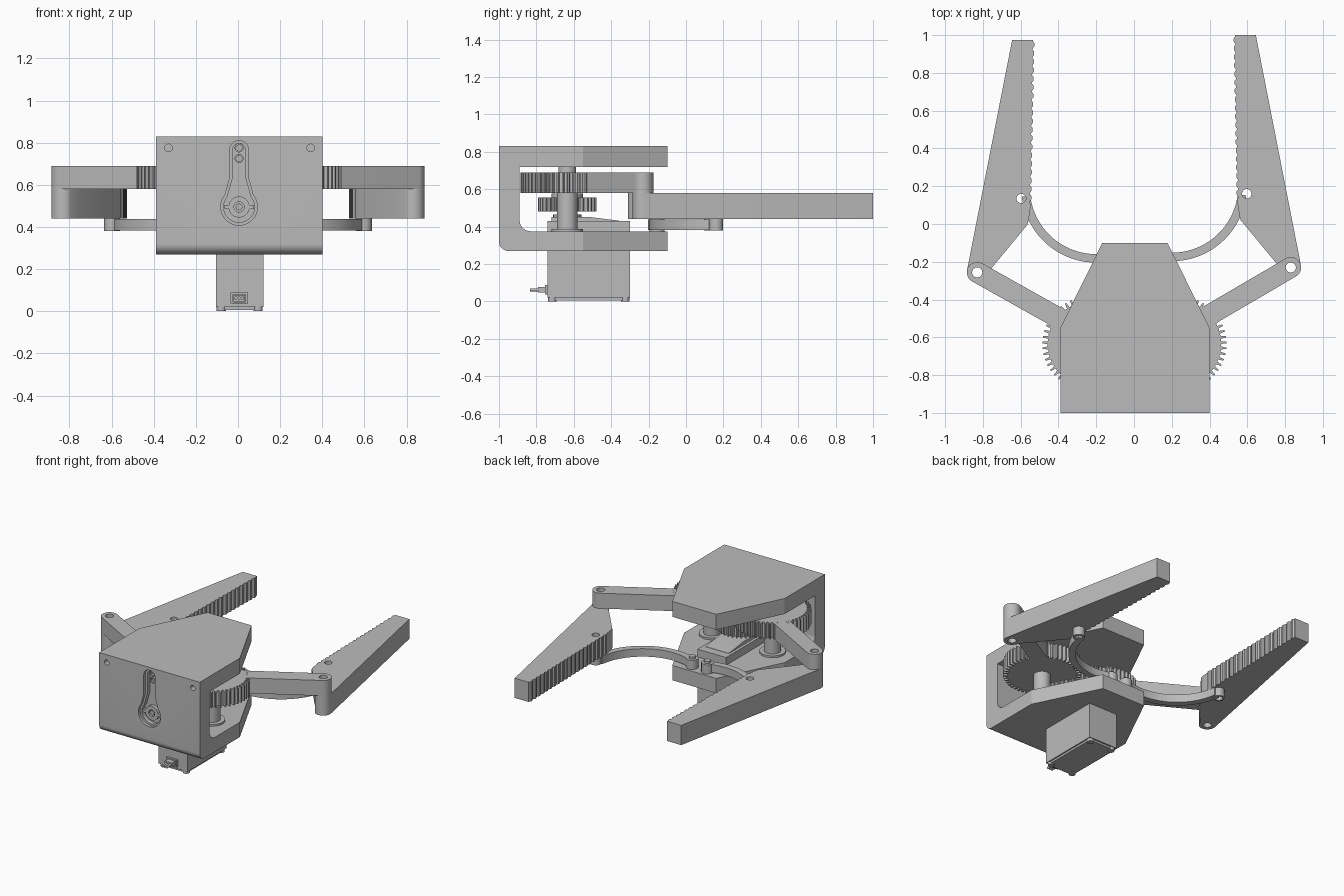
import bpy, bmesh, math
from mathutils import Matrix

if "Cube" in bpy.data.objects:
    bpy.data.objects.remove(bpy.data.objects["Cube"])

grey = bpy.data.materials.new("plain grey")
grey.use_nodes = True
grey.diffuse_color = (0.5, 0.5, 0.5, 1)
grey.node_tree.nodes["Principled BSDF"].inputs["Base Color"].default_value = (0.5, 0.5, 0.5, 1)

# Extrusion directions: outline (u, v) with depth w
UP = Matrix.Identity(4)
ALONG_X = Matrix(((0, 0, 1, 0), (1, 0, 0, 0), (0, 1, 0, 0), (0, 0, 0, 1)))
ALONG_Y = Matrix(((1, 0, 0, 0), (0, 0, -1, 0), (0, 1, 0, 0), (0, 0, 0, 1)))


def arc(cx, cy, r, a0, a1, n=12):
    angles = [math.radians(a0 + (a1 - a0) * i / n) for i in range(n + 1)]
    return [(cx + r * math.cos(a), cy + r * math.sin(a)) for a in angles]


def circle(cx, cy, r, n=32):
    return arc(cx, cy, r, 0, 360, n)[:-1]


def rect(x0, y0, x1, y1):
    return [(x0, y0), (x1, y0), (x1, y1), (x0, y1)]


def smooth(ob):
    bpy.ops.object.select_all(action='DESELECT')
    ob.select_set(True)
    bpy.context.view_layer.objects.active = ob
    bpy.ops.object.shade_smooth_by_angle(angle=math.radians(25))


def prism(name, outlines, w0, w1, axis=UP):
    """Extrude flat outlines; inner outlines become holes."""
    cu = bpy.data.curves.new(name, 'CURVE')
    cu.dimensions = '2D'
    cu.fill_mode = 'BOTH'
    cu.extrude = (w1 - w0) / 2
    for pts in outlines:
        sp = cu.splines.new('POLY')
        sp.points.add(len(pts) - 1)
        for p, (u, v) in zip(sp.points, pts):
            p.co = (u, v, 0, 1)
        sp.use_cyclic_u = True
    tmp = bpy.data.objects.new(name, cu)
    me = bpy.data.meshes.new_from_object(tmp)
    bpy.data.objects.remove(tmp)
    bpy.data.curves.remove(cu)
    me.name = name
    me.transform(axis @ Matrix.Translation((0, 0, (w0 + w1) / 2)))
    bm = bmesh.new()
    bm.from_mesh(me)
    bmesh.ops.remove_doubles(bm, verts=bm.verts, dist=1e-5)
    bmesh.ops.recalc_face_normals(bm, faces=bm.faces)
    bm.to_mesh(me)
    bm.free()
    me.materials.clear()
    me.materials.append(grey)
    ob = bpy.data.objects.new(name, me)
    bpy.context.collection.objects.link(ob)
    smooth(ob)
    return ob


def boolean(ob, cutter, operation):
    mod = ob.modifiers.new("cut", 'BOOLEAN')
    mod.operation = operation
    mod.solver = 'EXACT'
    mod.object = cutter
    bpy.context.view_layer.objects.active = ob
    bpy.ops.object.modifier_apply(modifier=mod.name)
    bpy.data.objects.remove(cutter)


def gear_outline(cx, cy, root, tip, teeth, phase=0.0):
    pts = []
    for i in range(teeth):
        for frac, r in ((-0.27, root), (-0.13, tip), (0.13, tip), (0.27, root)):
            a = 2 * math.pi * (i + frac + phase) / teeth
            pts.append((cx + r * math.cos(a), cy + r * math.sin(a)))
    return pts


# Housing: C-shaped side profile trimmed to the tapered plan
profile = [(-0.1, 0.27), (-0.1, 0.375)] + arc(-0.83, 0.435, 0.06, 270, 180)
profile += [(-0.89, 0.72), (-0.1, 0.72), (-0.1, 0.83), (-1, 0.83)]
profile += arc(-0.95, 0.32, 0.05, 180, 270)
housing = prism("housing", [profile], -0.6, 0.6, ALONG_X)
plan = [(-0.39, -1.1), (0.4, -1.1), (0.4, -0.55), (0.175, -0.095), (-0.165, -0.095), (-0.39, -0.55)]
boolean(housing, prism("plan_cutter", [plan], 0, 1), 'INTERSECT')


# Horn-shaped recess in the front wall, in two steps
def horn(shrink):
    half = 0.045 - shrink
    pts = arc(0.005, 0.765, half, 0, 180)
    pts += [(0.005 - half, 0.63)] + arc(0.005, 0.495, 0.087 - shrink, 140, 400, 28)
    return pts + [(0.005 + half, 0.63)]


for shrink, depth in ((0, 0.02), (0.014, 0.05)):
    boolean(housing, prism("horn_cutter", [horn(shrink)], 1 - depth, 1.1, ALONG_Y), 'DIFFERENCE')
for x in (-0.33, 0.345):
    boolean(housing, prism("hole_cutter", [circle(x, 0.775, 0.018)], 0.95, 1.1, ALONG_Y), 'DIFFERENCE')
smooth(housing)

# Horn details inside the recess
prism("horn_hub", [circle(0.005, 0.495, 0.05), circle(0.005, 0.495, 0.024)], 0.94, 0.975, ALONG_Y)
prism("horn_screw", [circle(0.005, 0.495, 0.016)], 0.94, 0.97, ALONG_Y)
prism("horn_bar", [rect(-0.066, 0.486, -0.044, 0.504)], 0.94, 0.975, ALONG_Y)
prism("horn_bar_left", [rect(0.054, 0.486, 0.076, 0.504)], 0.94, 0.975, ALONG_Y)
for z in (0.725, 0.775):
    prism("horn_eyelet", [circle(0.005, z, 0.021), circle(0.005, z, 0.014)], 0.94, 0.965, ALONG_Y)

# Servo with lid, gearbox top and cable
prism("servo_body", [rect(-0.105, -0.74, 0.12, -0.3)], 0.02, 0.43)
prism("servo_lid", [rect(-0.095, -0.73, 0.11, -0.31)], 0.006, 0.02)
for x in (-0.08, 0.095):
    for y in (-0.715, -0.325):
        prism("servo_screw", [circle(x, y, 0.022, 20)], 0, 0.03)
gearbox = [(-0.72, 0.42), (-0.35, 0.42), (-0.36, 0.432), (-0.52, 0.452), (-0.72, 0.452)]
prism("servo_gearbox", [gearbox], -0.085, 0.1, ALONG_X)
prism("servo_boss", [circle(0.007, -0.635, 0.075)], 0.44, 0.465)
prism("servo_shaft", [circle(0.007, -0.635, 0.04)], 0.46, 0.5)
prism("cable_frame", [rect(-0.035, 0.037, 0.047, 0.088), rect(-0.024, 0.045, 0.036, 0.08)], 0.73, 0.755, ALONG_Y)
prism("cable_boot", [rect(-0.022, 0.047, 0.034, 0.078)], 0.73, 0.79, ALONG_Y)
for x in (-0.01, 0.006, 0.022):
    prism("cable_wire", [circle(x, 0.062, 0.008, 12)], 0.78, 0.835, ALONG_Y)

# Drive gear on the servo
prism("drive_gear", [gear_outline(0.007, -0.635, 0.135, 0.157, 32)], 0.48, 0.555)
prism("drive_hub", [circle(0.007, -0.635, 0.085)], 0.55, 0.578)

# Paired parts: gears, arms, fingers and curved links
for s, side, gear_x, pivot, arm_y, dy in (
        (1, "left", 0.24, (0.83, -0.23), -0.575, 0),
        (-1, "right", -0.235, (-0.83, -0.256), -0.59, -0.025)):
    px, py = pivot
    hole = circle(px, py, 0.027, 24)

    prism(side + "_gear", [gear_outline(gear_x, -0.635, 0.222, 0.25, 50, 0.25 * s)], 0.58, 0.69)
    prism(side + "_post", [circle(gear_x, -0.635, 0.055)], 0.37, 0.6)
    prism(side + "_post_top", [circle(gear_x, -0.635, 0.048)], 0.68, 0.725)
    prism(side + "_post_collar", [circle(gear_x, -0.635, 0.085)], 0.37, 0.388)

    # Arm: straight bar with a round outer end
    a = math.degrees(math.atan2(py - arm_y, px - gear_x))
    start = arc(gear_x, arm_y, 0.055, a + 90, a + 270, 2)
    bar = [start[0], start[2]] + arc(px, py, 0.055, a - 90, a + 90, 16)
    prism(side + "_arm", [bar, hole], 0.58, 0.689)

    # Finger: tapered blade with a serrated gripping edge
    blade = [(0.535, 1), (0.645, 1)]
    blade += arc(0.83, -0.23, 0.055, 10, -130, 14) + [(0.755, -0.21), (0.565, 0.02), (0.556, 0.05)]
    for i in range(20):
        y = 0.1 + i * 0.045
        edge = 0.554 - 0.019 * y
        blade += [(edge, y), (edge - 0.008, y + 0.011), (edge - 0.008, y + 0.028), (edge, y + 0.038)]
    blade = [(s * x, y + dy) for x, y in blade]
    pin = circle(s * 0.597, 0.16 + dy, 0.025, 24)
    prism(side + "_finger", [blade, hole, pin], 0.44, 0.58)

    # Curved link from the finger pin to the base plate
    band = arc(0.2, 0.2, 0.397, -7, -112, 32) + arc(0.2, 0.2, 0.352, -112, -7, 32)
    band = [(s * x, y + dy * 0.3) for x, y in band]
    prism(side + "_link", [band], 0.382, 0.438)
    prism(side + "_link_eye", [circle(s * 0.597, 0.16 + dy, 0.038), pin], 0.38, 0.44)
    prism(side + "_link_foot", [circle(s * 0.06, -0.155, 0.04)], 0.37, 0.44)
    prism(side + "_link_pin", [circle(s * 0.06, -0.155, 0.022)], 0.43, 0.455)
